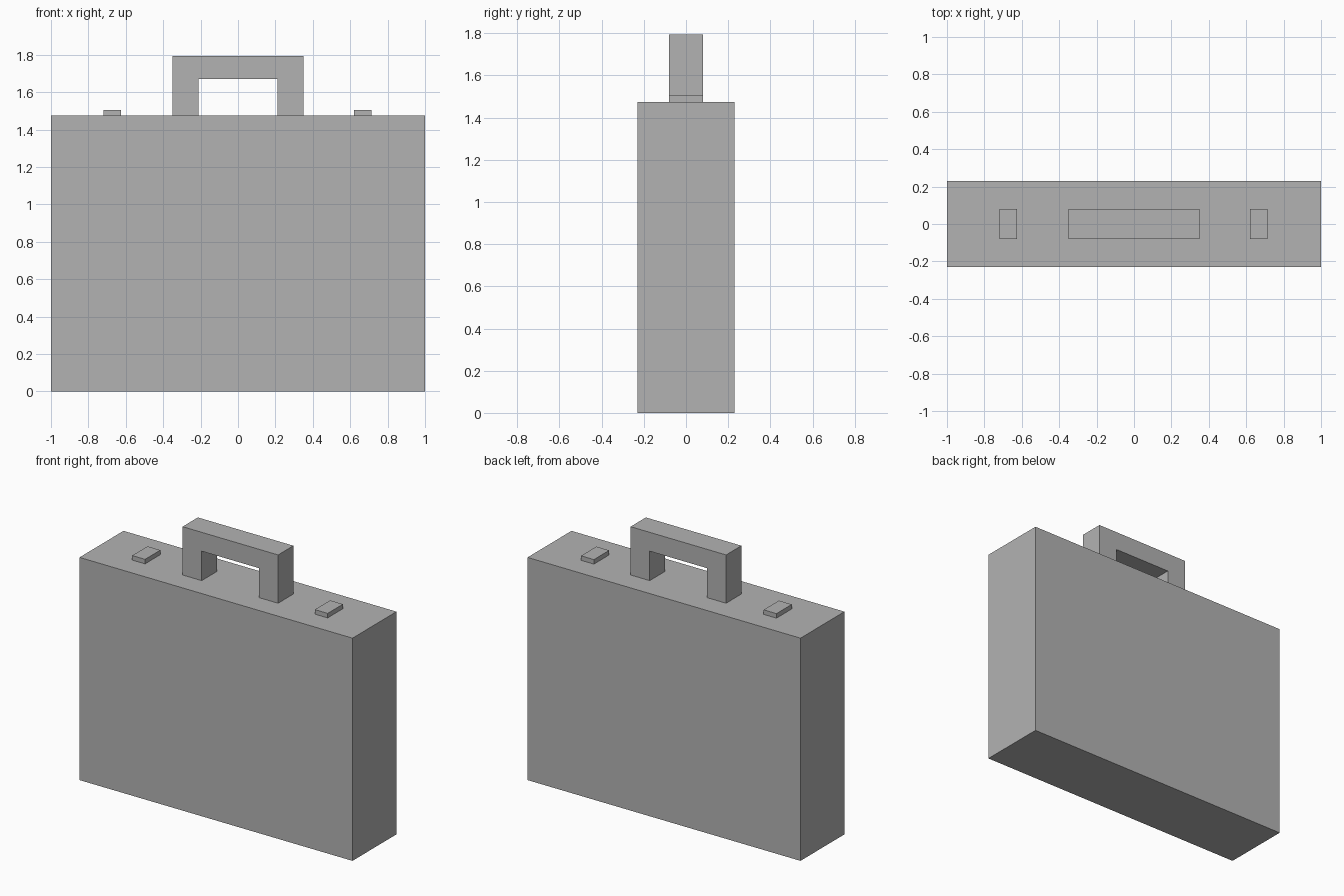
import bpy
import bmesh
from mathutils import Vector

cube = bpy.data.objects.get("Cube")
if cube:
    bpy.data.objects.remove(cube, do_unlink=True)

GREY = (0.45, 0.45, 0.45, 1)
grey = bpy.data.materials.new("plain_grey")
grey.use_nodes = True
grey.diffuse_color = GREY
grey.node_tree.nodes["Principled BSDF"].inputs["Base Color"].default_value = GREY


def extrude_profile(name, profile, half_depth):
    """Extrude an x-z outline along y, centred on y = 0."""
    bm = bmesh.new()
    face = bm.faces.new([bm.verts.new((x, -half_depth, z)) for x, z in profile])
    ext = bmesh.ops.extrude_face_region(bm, geom=[face])
    moved = [v for v in ext["geom"] if isinstance(v, bmesh.types.BMVert)]
    bmesh.ops.translate(bm, verts=moved, vec=Vector((0, 2 * half_depth, 0)))
    bmesh.ops.recalc_face_normals(bm, faces=bm.faces)
    mesh = bpy.data.meshes.new(name)
    bm.to_mesh(mesh)
    bm.free()
    mesh.materials.append(grey)
    obj = bpy.data.objects.new(name, mesh)
    bpy.context.collection.objects.link(obj)
    return obj


def block(name, x0, x1, z0, z1, half_depth):
    return extrude_profile(name, [(x0, z0), (x1, z0), (x1, z1), (x0, z1)], half_depth)


CASE_TOP = 1.475

# Case
block("case_body", -1, 1, 0, CASE_TOP, 0.23)

# Carrying handle: an upside-down U
outer, inner, top, underside = 0.35, 0.21, 1.795, 1.67
half = [(inner, underside), (inner, CASE_TOP), (outer, CASE_TOP), (outer, top)]
extrude_profile("handle", half + [(-x, z) for x, z in reversed(half)], 0.08)

# Latches
for name, centre in (("latch_right", -0.672), ("latch_left", 0.666)):
    block(name, centre - 0.047, centre + 0.047, CASE_TOP, 1.505, 0.08)
